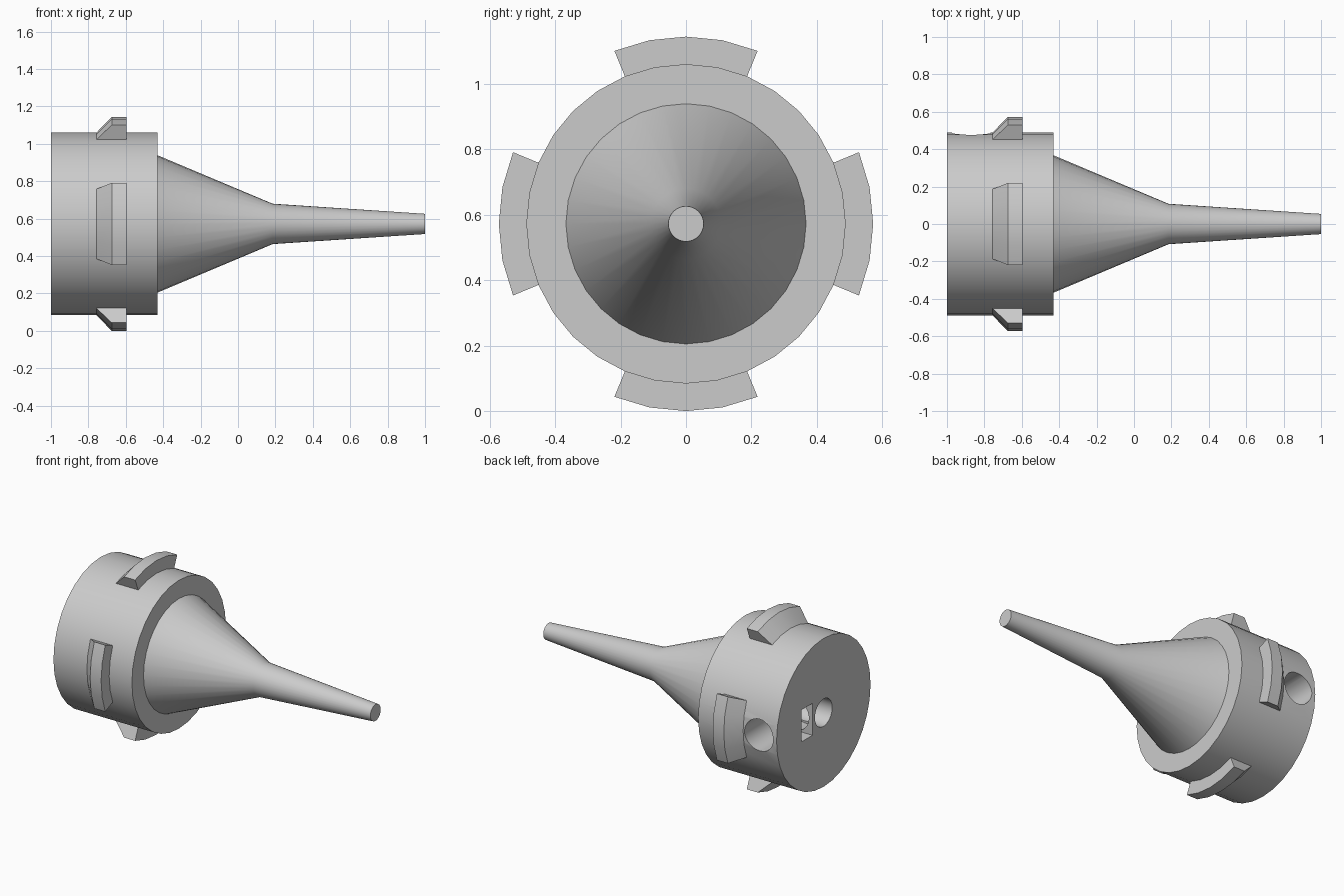
import bpy, bmesh
from math import sin, cos, pi, radians
from mathutils import Matrix, Vector

cube = bpy.data.objects.get("Cube")
if cube:
    bpy.data.objects.remove(cube)

AXIS_Z = 0.572      # height of the long axis
SIDES = 32
BODY_R = 0.488

grey = bpy.data.materials.new("plain grey")
grey.use_nodes = True
colour = (0.6, 0.6, 0.6, 1)
grey.diffuse_color = colour
grey.node_tree.nodes["Principled BSDF"].inputs["Base Color"].default_value = colour


def make(name, bm):
    """Turn a bmesh into a grey object."""
    bmesh.ops.recalc_face_normals(bm, faces=bm.faces)
    mesh = bpy.data.meshes.new(name)
    bm.to_mesh(mesh)
    bm.free()
    mesh.materials.append(grey)
    obj = bpy.data.objects.new(name, mesh)
    bpy.context.collection.objects.link(obj)
    return obj


def smooth(obj):
    bpy.ops.object.select_all(action="DESELECT")
    obj.select_set(True)
    bpy.context.view_layer.objects.active = obj
    bpy.ops.object.shade_smooth_by_angle(angle=radians(30))


def ring_point(x, r, a):
    """Point at angle a from the top, around the long axis."""
    return (x, r * sin(a), AXIS_Z + r * cos(a))


def lathe(name, profile, cap_start=True):
    """Revolve (x, radius) points around the long axis and cap the ends."""
    bm = bmesh.new()
    rings = [[bm.verts.new(ring_point(x, r, 2 * pi * i / SIDES)) for i in range(SIDES)]
             for x, r in profile]
    for a, b in zip(rings, rings[1:]):
        for i in range(SIDES):
            j = (i + 1) % SIDES
            bm.faces.new((a[i], a[j], b[j], b[i]))
    if cap_start:
        bm.faces.new(rings[0])
    bm.faces.new(rings[-1])
    return make(name, bm)


def lug(name, middle):
    """Chamfered block swept over an eighth of a turn."""
    profile = [(-0.757, 0.47), (-0.757, BODY_R), (-0.675, 0.572),
               (-0.595, 0.572), (-0.595, 0.47)]
    bm = bmesh.new()
    rings = [[bm.verts.new(ring_point(x, r, middle + 2 * pi * k / SIDES)) for x, r in profile]
             for k in range(-2, 3)]
    n = len(profile)
    for a, b in zip(rings, rings[1:]):
        for i in range(n):
            j = (i + 1) % n
            bm.faces.new((a[i], a[j], b[j], b[i]))
    bm.faces.new(rings[0])
    bm.faces.new(rings[-1])
    return make(name, bm)


def drill(name, start, end, radius):
    """Round cutter between two points."""
    start, end = Vector(start), Vector(end)
    way = end - start
    bm = bmesh.new()
    bmesh.ops.create_cone(
        bm, cap_ends=True, segments=SIDES, radius1=radius, radius2=radius, depth=way.length,
        matrix=Matrix.Translation((start + end) / 2) @ way.to_track_quat("Z", "Y").to_matrix().to_4x4())
    return make(name, bm)


# Round base and tapering nozzle
body = lathe("body", [(-1, BODY_R), (-0.43, BODY_R)])
nozzle = lathe("nozzle", [(-0.43, 0.367), (0.185, 0.108), (1, 0.054)], cap_start=False)

# Shaft bore, screw hole in the side and nut slot
bm = bmesh.new()
bmesh.ops.create_cube(bm, size=1, matrix=Matrix.Translation((-0.91, 0.172, AXIS_Z))
                      @ Matrix.Diagonal((0.3, 0.115, 0.21, 1)))
cutters = [
    drill("shaft_bore_cutter", (-1.1, 0, AXIS_Z), (-0.5, 0, AXIS_Z), 0.09),
    drill("screw_hole_cutter", (-0.87, 0.6, AXIS_Z), (-0.87, 0, AXIS_Z), 0.104),
    make("nut_slot_cutter", bm),
]
bpy.context.view_layer.objects.active = body
for cutter in cutters:
    cutter.hide_render = True
    mod = body.modifiers.new(cutter.name, "BOOLEAN")
    mod.operation = "DIFFERENCE"
    mod.solver = "EXACT"
    mod.object = cutter
    bpy.ops.object.modifier_apply(modifier=mod.name)
for cutter in cutters:
    bpy.data.objects.remove(cutter)

# Four locking lugs around the base
lugs = [lug(f"{side}_lug", k * pi / 2)
        for k, side in enumerate(("top", "back", "bottom", "front"))]

for part in [body, nozzle] + lugs:
    smooth(part)
